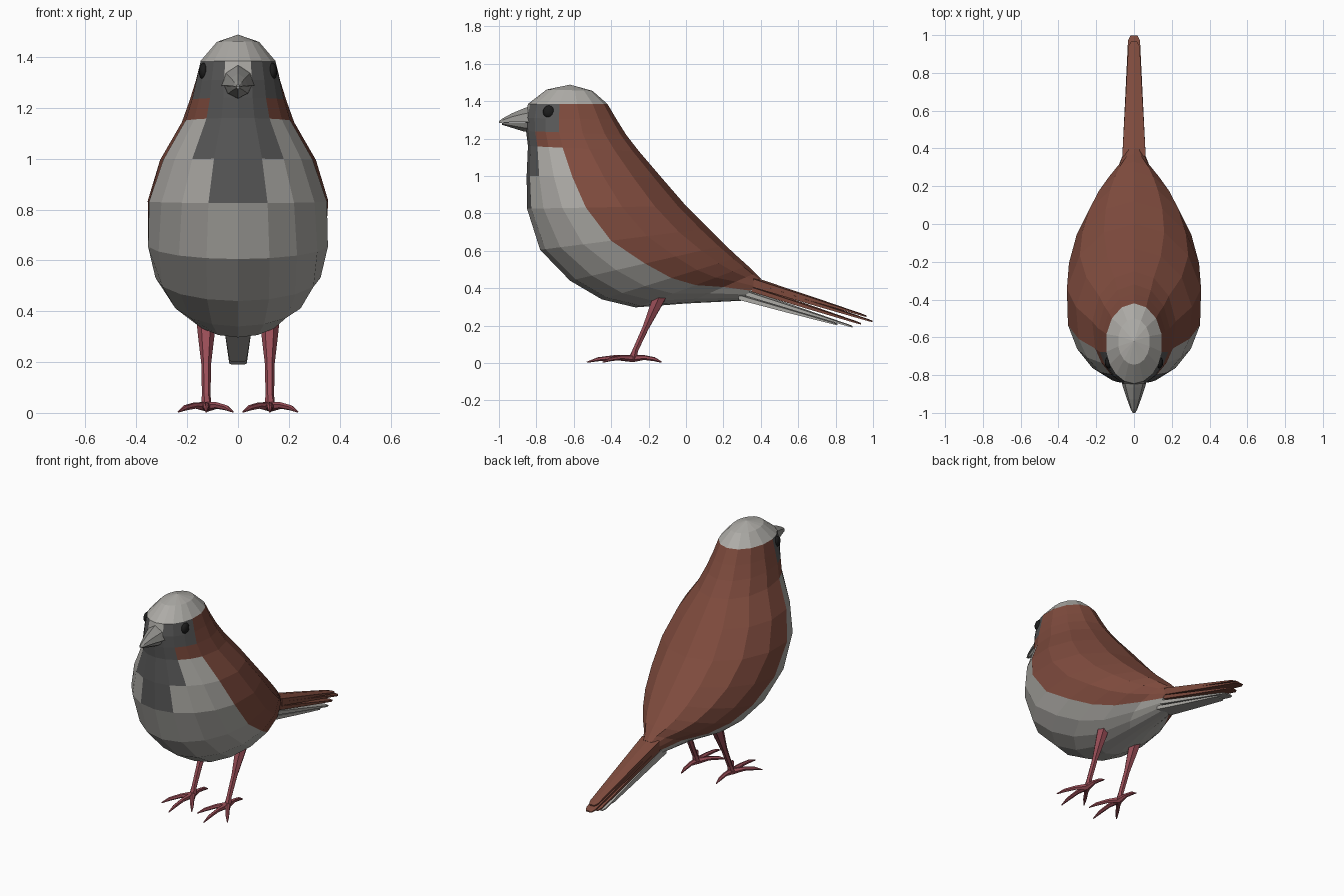
import bpy, bmesh, math
from mathutils import Vector

if "Cube" in bpy.data.objects:
    bpy.data.objects.remove(bpy.data.objects["Cube"])


def material(name, rgb):
    m = bpy.data.materials.new(name)
    m.diffuse_color = (*rgb, 1)
    m.use_nodes = True
    m.node_tree.nodes["Principled BSDF"].inputs["Base Color"].default_value = m.diffuse_color
    return m


GREY = material("pale grey", (0.42, 0.41, 0.385))
BROWN = material("chestnut brown", (0.21, 0.07, 0.047))
DARK = material("dark grey", (0.10, 0.10, 0.10))
BEAK = material("beak grey", (0.29, 0.285, 0.27))
PINK = material("leg pink", (0.32, 0.075, 0.095))
BLACK = material("eye black", (0.012, 0.012, 0.012))


def finish(name, bm, mats):
    bmesh.ops.recalc_face_normals(bm, faces=bm.faces)
    me = bpy.data.meshes.new(name)
    bm.to_mesh(me)
    bm.free()
    for m in mats:
        me.materials.append(m)
    ob = bpy.data.objects.new(name, me)
    bpy.context.collection.objects.link(ob)
    return ob


def bridge(bm, a, b):
    n = len(a)
    return [bm.faces.new((a[i], a[(i + 1) % n], b[(i + 1) % n], b[i])) for i in range(n)]


def tube(name, path, mat, sides=6):
    """Tapered tube along (x, y, z, radius) points."""
    bm = bmesh.new()
    pts = [Vector(p[:3]) for p in path]
    rings = []
    for i, p in enumerate(pts):
        d = (pts[min(i + 1, len(pts) - 1)] - pts[max(i - 1, 0)]).normalized()
        u = d.cross(Vector((0.31, 0.2, 0.93))).normalized()
        v = d.cross(u)
        rings.append([bm.verts.new(p + path[i][3] * (u * math.cos(t) + v * math.sin(t)))
                      for t in (2 * math.pi * k / sides for k in range(sides))])
    for a, b in zip(rings, rings[1:]):
        bridge(bm, a, b)
    bm.faces.new(rings[0])
    bm.faces.new(rings[-1])
    return finish(name, bm, [mat])


# Body and head: rings of (front y, front z, back y, back z, half width, colour split angle)
RINGS = [
    (-0.745, 1.462, -0.50, 1.455, 0.085, 78),
    (-0.845, 1.385, -0.42, 1.385, 0.150, 78),
    (-0.860, 1.310, -0.37, 1.300, 0.170, 75),
    (-0.855, 1.240, -0.32, 1.220, 0.192, 70),
    (-0.845, 1.160, -0.25, 1.130, 0.222, 68),
    (-0.852, 1.000, -0.13, 0.990, 0.310, 71),
    (-0.850, 0.825, 0.00, 0.840, 0.362, 75),
    (-0.780, 0.605, 0.12, 0.720, 0.358, 81),
    (-0.620, 0.440, 0.21, 0.630, 0.325, 88),
    (-0.450, 0.340, 0.28, 0.565, 0.265, 91),
    (-0.270, 0.297, 0.33, 0.520, 0.195, 94),
    (0.000, 0.318, 0.37, 0.480, 0.110, 95),
    (0.300, 0.333, 0.40, 0.450, 0.062, 85),
]
H = 8  # segments per half: four in front of the colour split, four behind


def body_ring(bm, fy, fz, by, bz, hw, split):
    angles = [split * i / 4 for i in range(4)] + [split + (180 - split) * i / 4 for i in range(5)]
    angles += [360 - a for a in angles[-2:0:-1]]
    out = []
    for a in angles:
        c, s = math.cos(math.radians(a)), math.sin(math.radians(a))
        out.append(bm.verts.new((hw * s, (fy + by) / 2 + c * (fy - by) / 2,
                                 (fz + bz) / 2 + c * (fz - bz) / 2)))
    return out


def body_colour(row, seg):
    """0 grey, 1 brown, 2 dark; seg counts from the front on either side."""
    if row == 0:
        return 0
    if seg >= 4:
        return 1
    if row in (1, 2):
        return 0 if (row == 1 and seg == 0) else 2
    if row == 3:
        return 2 if seg < 2 else 1
    dark = {4: 2, 5: 1}.get(row, 0)
    return 2 if seg < dark else 0


bm = bmesh.new()
rings = [body_ring(bm, *r) for r in RINGS]
for row, (a, b) in enumerate(zip(rings, rings[1:])):
    for i, f in enumerate(bridge(bm, a, b)):
        f.material_index = body_colour(row, min(i, 2 * H - 1 - i))
crown = bm.verts.new((0, -0.62, 1.488))
for i in range(2 * H):
    bm.faces.new((crown, rings[0][i], rings[0][(i + 1) % (2 * H)]))
bm.faces.new(rings[-1])
finish("body", bm, [GREY, BROWN, DARK])


# Beak halves: cross-sections of (y, outer z, mouth z, half width)
def mandible(name, sections):
    bm = bmesh.new()
    loops = []
    for y, zo, zm, w in sections:
        loops.append([bm.verts.new(p) for p in (
            (-w, y, zm), (-w * 0.75, y, zm + (zo - zm) * 0.6), (0, y, zo),
            (w * 0.75, y, zm + (zo - zm) * 0.6), (w, y, zm))])
    for a, b in zip(loops, loops[1:]):
        bridge(bm, a, b)
    bm.faces.new(loops[0])
    bm.faces.new(loops[-1])
    finish(name, bm, [BEAK])


mandible("upper_beak", [(-0.80, 1.385, 1.285, 0.075), (-0.865, 1.362, 1.288, 0.058),
                        (-0.93, 1.335, 1.288, 0.036), (-0.98, 1.308, 1.285, 0.018),
                        (-1.0, 1.293, 1.282, 0.007)])
mandible("lower_beak", [(-0.80, 1.235, 1.286, 0.062), (-0.865, 1.237, 1.287, 0.05),
                        (-0.93, 1.257, 1.286, 0.029), (-0.985, 1.274, 1.284, 0.007)])


# Tail feathers: thin tapered blades stacked from top to bottom
def feather(name, y0, z0, y1, z1, w0, w1, mat):
    bm = bmesh.new()
    loops = []
    for t, k, h in ((0, 1, 0.018), (0.5, 0.5, 0.013), (0.96, 0.06, 0.006), (1, -0.35, 0.004)):
        w = w1 + (w0 - w1) * k
        y, z = y0 + (y1 - y0) * t, z0 + (z1 - z0) * t
        loops.append([bm.verts.new(p) for p in (
            (-w, y, z - h), (w, y, z - h), (w, y, z + h * 0.4),
            (0, y, z + h), (-w, y, z + h * 0.4))])
    for a, b in zip(loops, loops[1:]):
        bridge(bm, a, b)
    bm.faces.new(loops[0])
    bm.faces.new(loops[-1])
    finish(name, bm, [mat])


FEATHERS = [
    (0.36, 0.442, 0.965, 0.250, 0.062, 0.028, BROWN),
    (0.36, 0.422, 0.998, 0.222, 0.062, 0.030, BROWN),
    (0.35, 0.398, 0.935, 0.210, 0.060, 0.032, BROWN),
    (0.32, 0.376, 0.890, 0.194, 0.058, 0.033, GREY),
    (0.28, 0.356, 0.810, 0.206, 0.055, 0.032, GREY),
]
for i, f in enumerate(FEATHERS):
    feather(f"tail_feather_{i + 1}", *f)

# Mirrored parts: eyes, legs, toes
for side, s in (("right", 1), ("left", -1)):
    bm = bmesh.new()
    bmesh.ops.create_uvsphere(bm, u_segments=12, v_segments=8, radius=0.032)
    for v in bm.verts:
        v.co = Vector((v.co.x * 0.6 + s * 0.135, v.co.y - 0.733, v.co.z * 1.05 + 1.343))
    eye = finish(f"{side}_eye", bm, [BLACK])
    for p in eye.data.polygons:
        p.use_smooth = True

    x = s * 0.125
    tube(f"{side}_leg", [(x, -0.12, 0.40, 0.042), (x, -0.165, 0.30, 0.032),
                         (x, -0.215, 0.19, 0.019), (x, -0.27, 0.07, 0.017),
                         (x, -0.285, 0.022, 0.022)], PINK)
    # toe tips relative to the ankle
    for toe, dx, dy in (("front", 0.0, -0.245), ("outer", 0.11, -0.16),
                        ("inner", -0.105, -0.16), ("back", 0.0, 0.155)):
        ax, ay = x, -0.285
        tube(f"{side}_{toe}_toe", [
            (ax, ay, 0.024, 0.020),
            (ax + s * dx * 0.4, ay + dy * 0.4, 0.029, 0.013),
            (ax + s * dx * 0.75, ay + dy * 0.75, 0.020, 0.011),
            (ax + s * dx, ay + dy, 0.004, 0.003)], PINK)
